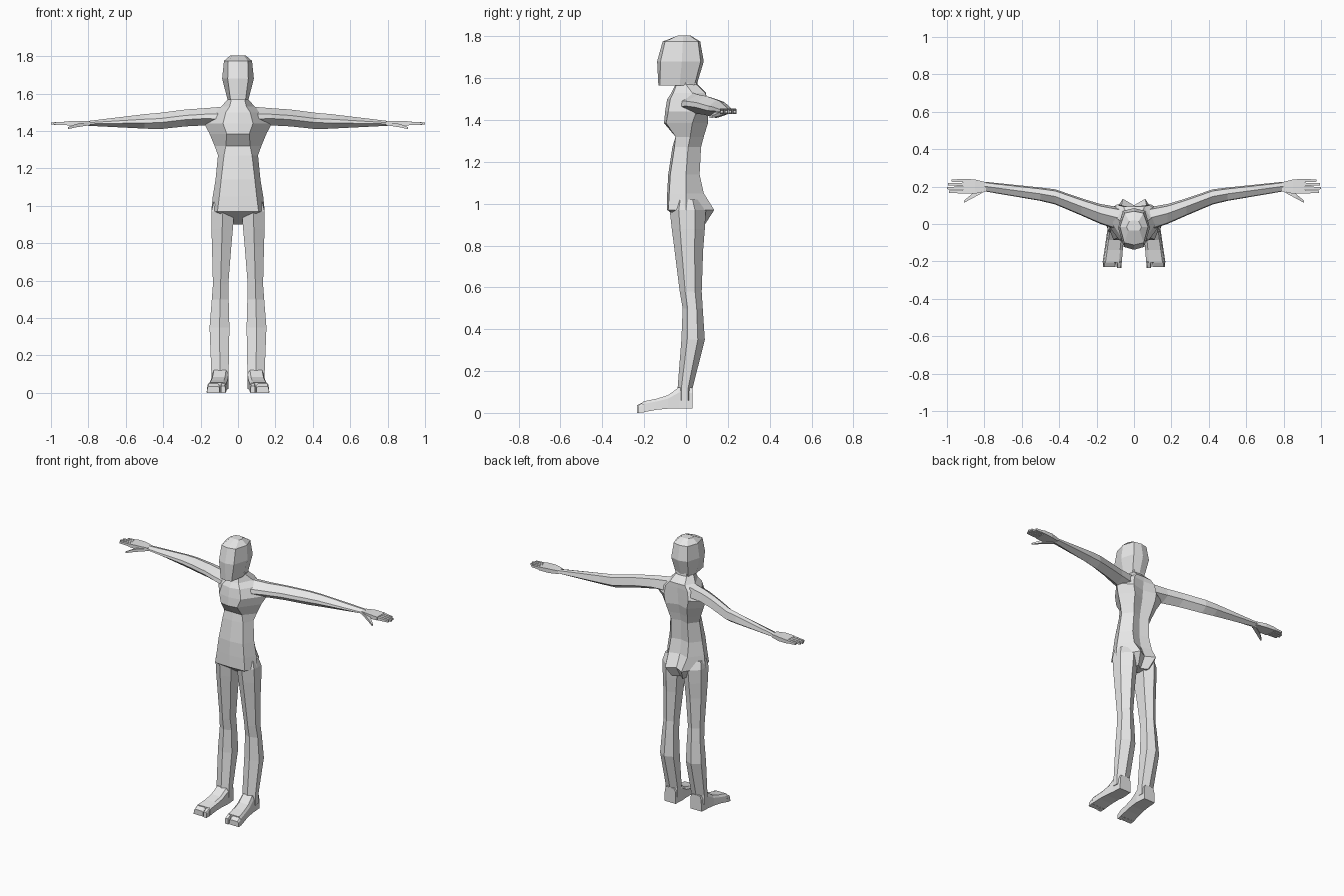
import bpy, bmesh
from mathutils import Vector

skin = bpy.data.materials.new("plain grey")
skin.diffuse_color = (0.8, 0.8, 0.8, 1)


def loft(name, rings):
    """Join rings of equal point count into one closed flat-shaded skin."""
    bm = bmesh.new()
    loops = [[bm.verts.new(p) for p in ring] for ring in rings]
    n = len(loops[0])
    for a, b in zip(loops, loops[1:]):
        for i in range(n):
            j = (i + 1) % n
            bm.faces.new((a[i], a[j], b[j], b[i]))
    bm.faces.new(loops[0])
    bm.faces.new(loops[-1])
    bmesh.ops.recalc_face_normals(bm, faces=bm.faces)
    mesh = bpy.data.meshes.new(name)
    bm.to_mesh(mesh)
    bm.free()
    mesh.materials.append(skin)
    ob = bpy.data.objects.new(name, mesh)
    bpy.context.collection.objects.link(ob)
    return ob


def pair(name, rings):
    """Build a limb part on both sides of the body."""
    for side, s in (("left", 1), ("right", -1)):
        loft(f"{side}_{name}", [[(s * x, y, z) for x, y, z in r] for r in rings])


def body_ring(z, front, fx, fy, sx, sy, bx, by, back):
    """Symmetric eight-point section: front, front corner, side, back corner, back."""
    half = [(fx, fy), (sx, sy), (bx, by)]
    pts = [(0, front)] + half + [(0, back)] + [(-x, y) for x, y in reversed(half)]
    return [(x, y, z) for x, y in pts]


# torso from crotch to neck
loft("torso", [body_ring(*r) for r in (
    (0.90, 0.01, 0.02, 0.01, 0.04, 0.04, 0.04, 0.09, 0.06),
    (0.97, -0.09, 0.11, -0.085, 0.143, 0.0, 0.06, 0.135, 0.10),
    (1.05, -0.09, 0.10, -0.08, 0.135, 0.0, 0.07, 0.085, 0.065),
    (1.14, -0.085, 0.09, -0.075, 0.12, 0.0, 0.065, 0.065, 0.05),
    (1.27, -0.065, 0.075, -0.055, 0.107, 0.01, 0.06, 0.072, 0.055),
    (1.32, -0.05, 0.065, -0.05, 0.125, 0.02, 0.07, 0.085, 0.065),
    (1.385, -0.105, 0.06, -0.095, 0.152, 0.03, 0.08, 0.105, 0.08),
    (1.44, -0.10, 0.08, -0.085, 0.18, 0.05, 0.09, 0.105, 0.085),
    (1.50, -0.09, 0.065, -0.075, 0.14, 0.04, 0.08, 0.10, 0.09),
    (1.53, -0.07, 0.045, -0.06, 0.09, 0.03, 0.055, 0.092, 0.095),
    (1.57, -0.05, 0.035, -0.045, 0.055, 0.0, 0.04, 0.05, 0.055),
    (1.62, -0.04, 0.03, -0.04, 0.05, 0.0, 0.035, 0.045, 0.05))])

# head
loft("head", [body_ring(*r) for r in (
    (1.565, -0.132, 0.04, -0.125, 0.055, -0.03, 0.045, 0.04, 0.05),
    (1.68, -0.138, 0.055, -0.122, 0.085, -0.02, 0.06, 0.07, 0.085),
    (1.775, -0.112, 0.052, -0.10, 0.075, -0.015, 0.05, 0.058, 0.068),
    (1.805, -0.035, 0.03, -0.035, 0.04, -0.015, 0.025, 0.015, 0.02))])


# arms: section runs top, front, lower front, lower back, upper back
def arm_ring(x, y0, y1, z0, z1):
    d, h = y1 - y0, z1 - z0
    return [(x, y0 + d * 0.55, z1), (x, y0 + d * 0.1, z0 + h * 0.65),
            (x, y0 + d * 0.05, z0 + h * 0.4), (x, y0 + d * 0.5, z0),
            (x, y1, z0 + h * 0.35), (x, y0 + d * 0.9, z0 + h * 0.9)]


pair("arm", [arm_ring(*r) for r in (
    (0.08, -0.04, 0.09, 1.42, 1.53),
    (0.18, -0.005, 0.107, 1.43, 1.522),
    (0.28, 0.04, 0.137, 1.425, 1.515),
    (0.42, 0.10, 0.185, 1.41, 1.497),
    (0.50, 0.12, 0.195, 1.413, 1.49),
    (0.80, 0.172, 0.226, 1.428, 1.454))])


def box_ring(x, y0, y1, z0, z1):
    return [(x, y0, z0), (x, y1, z0), (x, y1, z1), (x, y0, z1)]


# palms and fingers
pair("palm", [box_ring(*r) for r in (
    (0.79, 0.175, 0.223, 1.431, 1.452),
    (0.85, 0.162, 0.238, 1.428, 1.455),
    (0.915, 0.162, 0.242, 1.43, 1.452))])
for name, y, tip in (("index", 0.172, 0.99), ("middle", 0.192, 1.0),
                     ("ring", 0.212, 0.995), ("little", 0.232, 0.975)):
    pair(name + "_finger", [box_ring(0.905, y - 0.009, y + 0.009, 1.432, 1.451),
                            box_ring(tip, y - 0.006, y + 0.006, 1.434, 1.446)])
pair("thumb", [box_ring(0.80, 0.172, 0.20, 1.43, 1.447),
               box_ring(0.865, 0.137, 0.162, 1.42, 1.438),
               box_ring(0.91, 0.113, 0.124, 1.41, 1.42)])


# legs: six-sided section with ridges down the front and back
def leg_ring(z, xi, xo, yf, yb):
    c, d = (xi + xo) / 2, yb - yf
    return [(c, yf, z), (xo, yf + d * 0.25, z), (xo, yb - d * 0.3, z),
            (c, yb, z), (xi, yb - d * 0.2, z), (xi, yf + d * 0.2, z)]


pair("leg", [leg_ring(*r) for r in (
    (1.02, 0.02, 0.13, -0.06, 0.07),
    (0.97, 0.02, 0.142, -0.078, 0.095),
    (0.88, 0.027, 0.142, -0.068, 0.09),
    (0.78, 0.036, 0.139, -0.055, 0.082),
    (0.58, 0.052, 0.134, -0.03, 0.075),
    (0.50, 0.05, 0.14, -0.016, 0.08),
    (0.35, 0.046, 0.152, -0.022, 0.09),
    (0.12, 0.05, 0.143, -0.04, 0.032),
    (0.06, 0.05, 0.143, -0.04, 0.032))])


# feet and toes: sections run forward from the heel
def foot_ring(y, xi, xo, z0, z1):
    e = (xo - xi) * 0.15
    return [(xi, y, z0), (xo, y, z0), (xo - e / 3, y, z1 - (z1 - z0) * 0.25),
            (xo - e, y, z1), (xi + e, y, z1), (xi, y, z1 - (z1 - z0) * 0.2)]


pair("foot", [foot_ring(*r) for r in (
    (0.032, 0.055, 0.138, 0.02, 0.12),
    (-0.035, 0.05, 0.143, 0.02, 0.122),
    (-0.085, 0.055, 0.15, 0.02, 0.085),
    (-0.14, 0.06, 0.158, 0.015, 0.068),
    (-0.205, 0.065, 0.168, 0.003, 0.055))])
pair("big_toe", [foot_ring(-0.20, 0.065, 0.094, 0.003, 0.054),
                 foot_ring(-0.235, 0.068, 0.092, 0.0, 0.036)])
pair("small_toes", [foot_ring(-0.20, 0.097, 0.167, 0.003, 0.053),
                    foot_ring(-0.23, 0.098, 0.167, 0.0, 0.034)])
